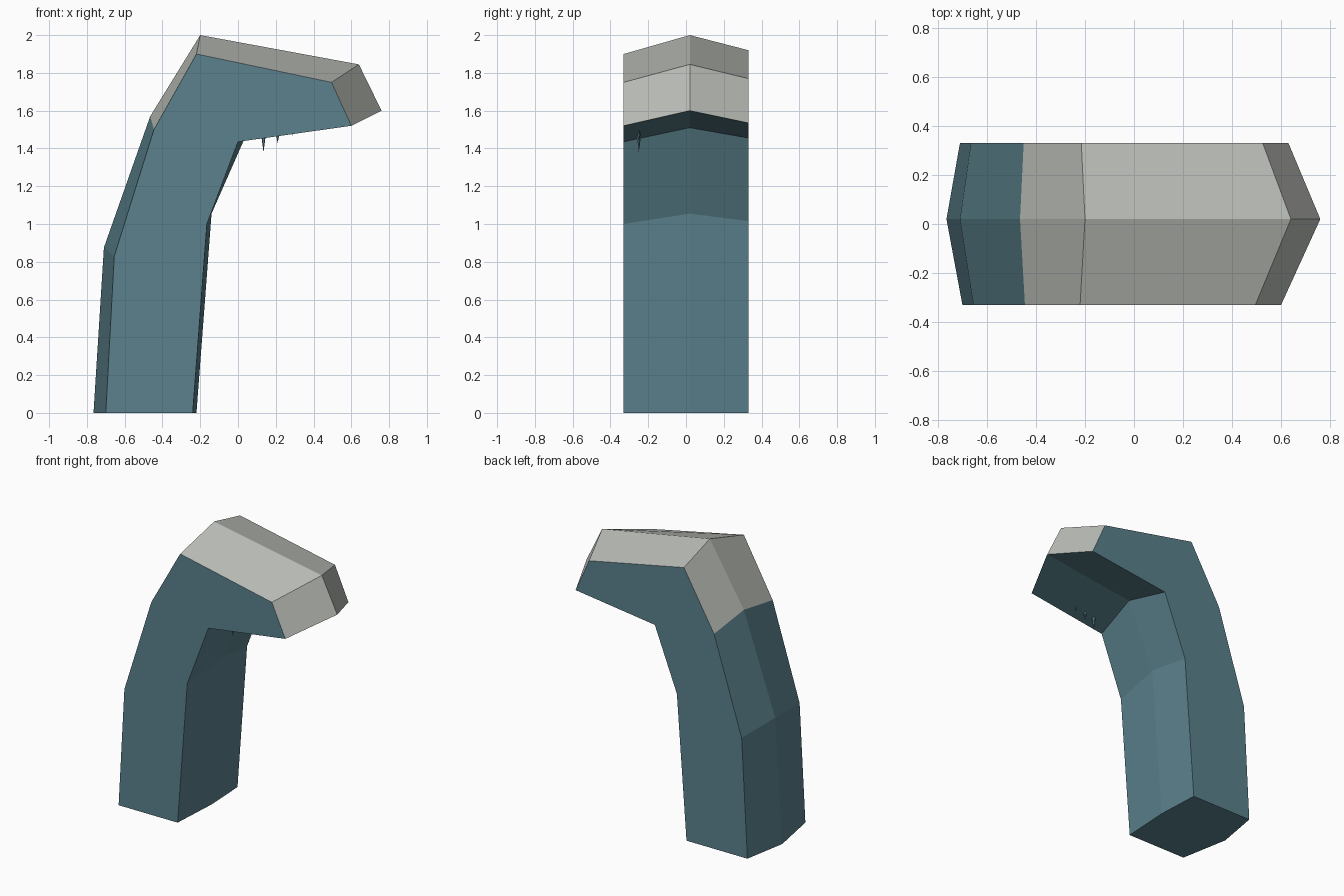
import bpy, bmesh
from mathutils import Matrix

if "Cube" in bpy.data.objects:
    bpy.data.objects.remove(bpy.data.objects["Cube"])


def material(name, rgb):
    m = bpy.data.materials.new(name)
    m.diffuse_color = (*rgb, 1)
    m.use_nodes = True
    m.node_tree.nodes["Principled BSDF"].inputs["Base Color"].default_value = m.diffuse_color
    return m


teal = material("teal rock", (0.105, 0.222, 0.266))
snow = material("pale snow", (0.50, 0.52, 0.48))


def make_object(name, bm, mats):
    bmesh.ops.recalc_face_normals(bm, faces=bm.faces[:])
    me = bpy.data.meshes.new(name)
    bm.to_mesh(me)
    bm.free()
    for m in mats:
        me.materials.append(m)
    ob = bpy.data.objects.new(name, me)
    bpy.context.collection.objects.link(ob)
    return ob


# Hooked rock: the same nine-point outline at front, ridge and back
sections = [
    (-0.33, [(-0.70, 0), (-0.655, 0.83), (-0.445, 1.50), (-0.22, 1.90), (0.495, 1.75),
             (0.60, 1.52), (0.0, 1.435), (-0.165, 1.0), (-0.24, 0)]),
    (0.02, [(-0.765, 0), (-0.71, 0.875), (-0.465, 1.57), (-0.20, 2.0), (0.64, 1.845),
            (0.76, 1.60), (0.06, 1.51), (-0.14, 1.055), (-0.22, 0)]),
    (0.33, [(-0.71, 0), (-0.665, 0.84), (-0.45, 1.515), (-0.215, 1.92), (0.525, 1.77),
            (0.63, 1.535), (0.012, 1.455), (-0.16, 1.015), (-0.235, 0)]),
]
bm = bmesh.new()
rings = [[bm.verts.new((x, y, z)) for x, z in pts] for y, pts in sections]
n = len(rings[0])
for a, b in zip(rings, rings[1:]):
    for i in range(n):
        j = (i + 1) % n
        f = bm.faces.new((a[i], a[j], b[j], b[i]))
        # Snow lies on the upper back, top and nose
        f.material_index = 1 if i in (2, 3, 4) else 0
bm.faces.new(rings[0])
bm.faces.new(rings[-1][::-1])
make_object("hooked_rock", bm, [teal, snow])

# Icicles in a row under the overhang
for k, (x, tip, r) in enumerate([(0.135, 1.38, 0.016), (0.21, 1.425, 0.014), (0.29, 1.467, 0.011)]):
    top = 1.475 + 0.14 * x
    bm = bmesh.new()
    bmesh.ops.create_cone(bm, cap_ends=True, segments=5, radius1=0, radius2=r, depth=top - tip,
                          matrix=Matrix.Translation((x, -0.25, (top + tip) / 2)))
    bmesh.ops.remove_doubles(bm, verts=bm.verts[:], dist=1e-5)
    make_object(f"icicle_{k + 1}", bm, [teal])
